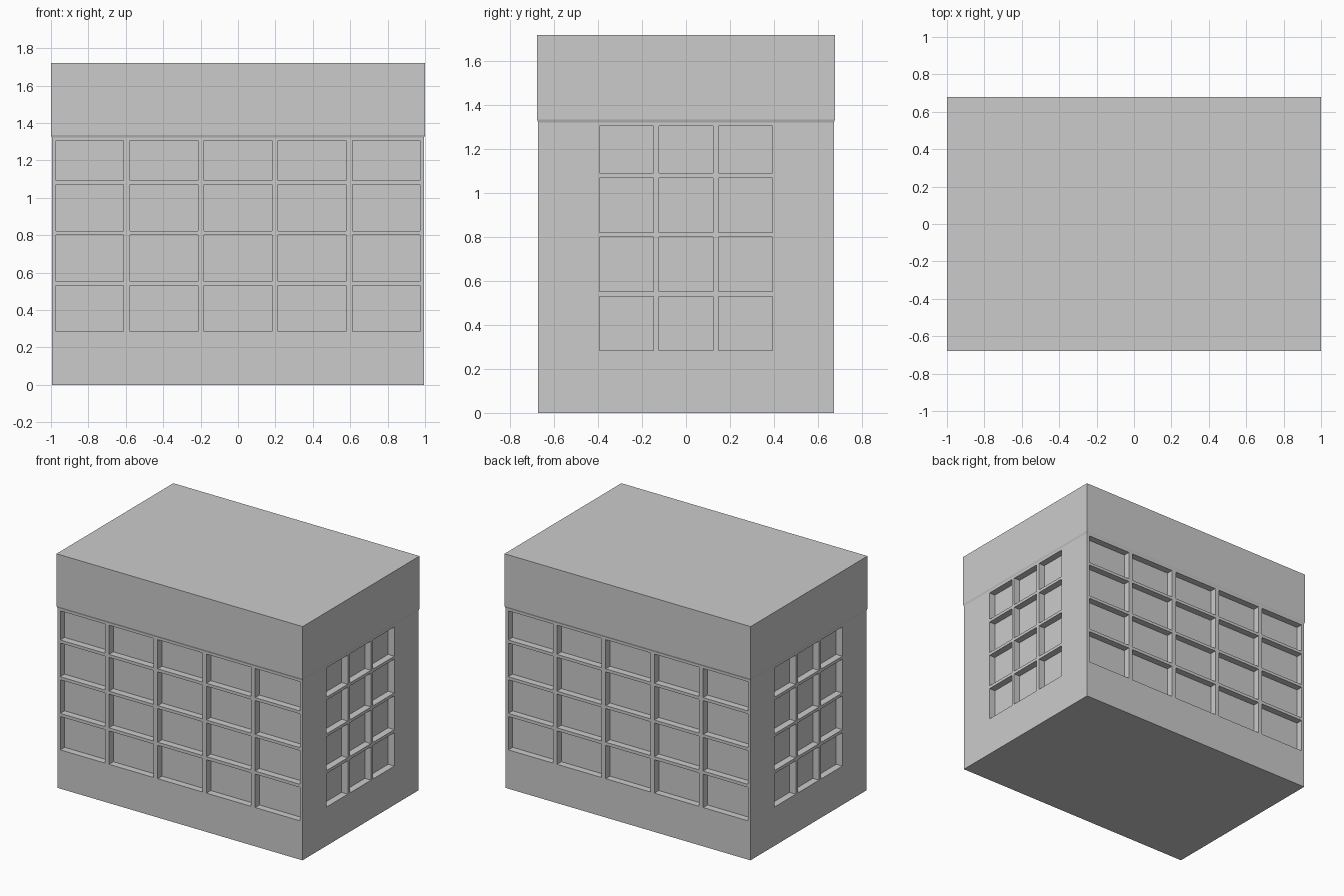
import bpy, bmesh
from mathutils import Matrix, Vector

if "Cube" in bpy.data.objects:
    bpy.data.objects.remove(bpy.data.objects["Cube"])

DEPTH = 0.05                                   # window recess depth
HX, HY = 0.995, 0.673                          # wall half sizes
ROWS = [(0.285, 0.53), (0.553, 0.80), (0.822, 1.07), (1.092, 1.306)]


def finish(name, bm):
    bmesh.ops.recalc_face_normals(bm, faces=bm.faces)
    mesh = bpy.data.meshes.new(name)
    bm.to_mesh(mesh)
    bm.free()
    obj = bpy.data.objects.new(name, mesh)
    bpy.context.collection.objects.link(obj)
    return obj


# Building shell: walls, small flare, and tall parapet block
bm = bmesh.new()
rings = []
for hx, hy, z in [(HX, HY, 0), (HX, HY, 1.322), (1.0, 0.678, 1.336), (1.0, 0.678, 1.72)]:
    rings.append([bm.verts.new((sx * hx, sy * hy, z))
                  for sx, sy in ((-1, -1), (1, -1), (1, 1), (-1, 1))])
bm.faces.new(rings[0])
bm.faces.new(rings[-1])
for a, b in zip(rings, rings[1:]):
    for i in range(4):
        j = (i + 1) % 4
        bm.faces.new((a[i], a[j], b[j], b[i]))
building = finish("building", bm)

# Window recess cutters on all four sides
bm = bmesh.new()


def cutter(center, size):
    bmesh.ops.create_cube(bm, size=1, matrix=Matrix.Translation(center)
                          @ Matrix.Diagonal(Vector((*size, 1))))


for z0, z1 in ROWS:
    zc, h = (z0 + z1) / 2, z1 - z0
    for s in (-1, 1):
        for i in range(-2, 3):                 # five bays front and back
            cutter((i * 0.396, s * HY, zc), (0.362, 2 * DEPTH, h))
        for i in range(-1, 2):                 # three bays on each end
            cutter((s * HX, i * 0.27, zc), (2 * DEPTH, 0.246, h))
cutters = finish("window_cutters", bm)
cutters.hide_render = True

# Carve the windows
mod = building.modifiers.new("windows", 'BOOLEAN')
mod.operation = 'DIFFERENCE'
mod.solver = 'EXACT'
mod.object = cutters
bpy.context.view_layer.objects.active = building
bpy.ops.object.modifier_apply(modifier=mod.name)
bpy.data.objects.remove(cutters)
